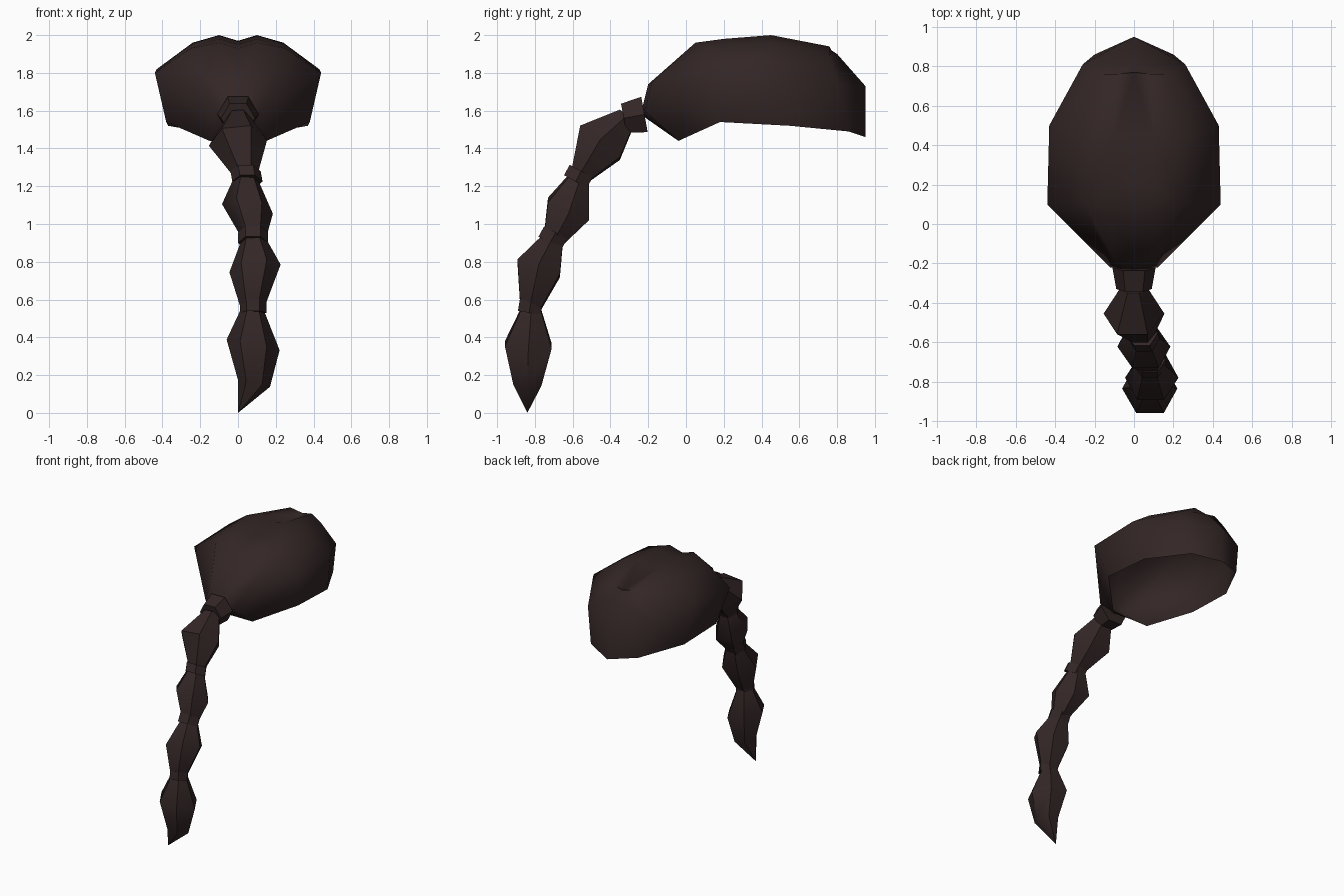
import bpy
import bmesh
from math import cos, sin, tau, radians
from mathutils import Vector

default_cube = bpy.data.objects.get("Cube")
if default_cube:
    bpy.data.objects.remove(default_cube)

# Dark brown hair colour shared by every part
hair = bpy.data.materials.new("dark_brown_hair")
hair.use_nodes = True
hair.diffuse_color = (0.033, 0.019, 0.019, 1)
hair.node_tree.nodes["Principled BSDF"].inputs["Base Color"].default_value = hair.diffuse_color
hair.node_tree.nodes["Principled BSDF"].inputs["Roughness"].default_value = 0.9


def finish(name, bm, smooth_angle):
    """Turn a bmesh into a shaded, coloured object."""
    mesh = bpy.data.meshes.new(name)
    bm.to_mesh(mesh)
    bm.free()
    mesh.materials.append(hair)
    obj = bpy.data.objects.new(name, mesh)
    bpy.context.collection.objects.link(obj)
    bpy.ops.object.select_all(action="DESELECT")
    obj.select_set(True)
    bpy.context.view_layer.objects.active = obj
    bpy.ops.object.shade_smooth_by_angle(angle=radians(smooth_angle))
    return obj


def hex_ring(bm, centre, axis, radius, tilt):
    """Six-sided ring across the axis, with corners pointing sideways."""
    side = Vector((1, 0, tilt)).normalized()
    across = axis.cross(side).normalized()
    return [bm.verts.new(centre + radius * (cos(tau * i / 6) * side + sin(tau * i / 6) * across))
            for i in range(6)]


def hex_loft(name, stations, tilt=0, tip=None, smooth_angle=50):
    """Loft hexagonal rings through (centre, radius) stations."""
    bm = bmesh.new()
    axis = (Vector(stations[-1][0]) - Vector(stations[0][0])).normalized()
    rings = [hex_ring(bm, Vector(c), axis, r, tilt) for c, r in stations]
    for upper, lower in zip(rings, rings[1:]):
        for i in range(6):
            j = (i + 1) % 6
            bm.faces.new((upper[i], upper[j], lower[j], lower[i]))
    bm.faces.new(rings[0])
    if tip:
        point = bm.verts.new(tip)
        for i in range(6):
            bm.faces.new((rings[-1][i], rings[-1][(i + 1) % 6], point))
    else:
        bm.faces.new(rings[-1])
    bmesh.ops.recalc_face_normals(bm, faces=bm.faces)
    return finish(name, bm, smooth_angle)


# Hollow hair cap: half rings from the rim up to the parting, front to back
rim = [(0, -.04, 1.44), (.15, -.04, 1.44), (.38, .18, 1.54), (.37, .55, 1.52), (.2, .86, 1.49), (0, .95, 1.46)]
waist = [(0, -.24, 1.58), (.12, -.22, 1.6), (.44, .1, 1.8), (.43, .5, 1.82), (.26, .81, 1.74), (0, .95, 1.73)]
crown = [(0, -.2, 1.74), (.1, -.18, 1.75), (.25, .1, 1.93), (.24, .45, 1.96), (.17, .76, 1.89), (0, .8, 1.9)]
crest = [(0, .05, 1.93), (.1, .05, 1.96), (.1, .2, 1.98), (.1, .45, 2), (.09, .76, 1.94), (0, .77, 1.92)]
parting = [(0, y, z - .03) for x, y, z in crest[:-1]] + crest[-1:]
parting[0] = parting[1] = crest[0]

bm = bmesh.new()
rows = [[bm.verts.new(p) for p in row] for row in (rim, waist, crown, crest, parting)]
for low, high in zip(rows, rows[1:]):
    for i in range(len(low) - 1):
        bm.faces.new((low[i], low[i + 1], high[i + 1], high[i]))
bmesh.ops.remove_doubles(bm, verts=bm.verts, dist=0.001)
half = bm.verts[:] + bm.edges[:] + bm.faces[:]
copy = bmesh.ops.duplicate(bm, geom=half)["geom"]
other = [v for v in copy if isinstance(v, bmesh.types.BMVert)]
for v in other:
    v.co.x = -v.co.x
bmesh.ops.reverse_faces(bm, faces=[f for f in copy if isinstance(f, bmesh.types.BMFace)])
bmesh.ops.remove_doubles(bm, verts=bm.verts, dist=0.001)
bmesh.ops.recalc_face_normals(bm, faces=bm.faces)
finish("hair_cap", bm, 60)

# Braid ties: top centre, bottom centre, top radius, bottom radius
ties = [
    ((0, -.22, 1.58), (0, -.33, 1.56), .11, .09),
    ((.04, -.555, 1.28), (.05, -.585, 1.225), .08, .08),
    ((.08, -.69, .955), (.08, -.72, .9), .08, .08),
    ((.08, -.82, .59), (.08, -.83, .53), .07, .07),
]
for n, (top, bottom, r_top, r_bottom) in enumerate(ties, 1):
    hex_loft(f"braid_tie_{n}", [(top, r_top), (bottom, r_bottom)], smooth_angle=30)

# Braid strands: diamond-shaped hexagonal locks between the ties
locks = [
    ((0, -.31, 1.57), (0, -.455, 1.43), (.04, -.56, 1.26), .155, .1),
    ((.045, -.56, 1.25), (.05, -.622, 1.08), (.08, -.7, .92), .137, -.19),
    ((.08, -.7, .93), (.09, -.78, .765), (.08, -.825, .56), .137, .15),
]
for n, (top, middle, bottom, radius, tilt) in enumerate(locks, 1):
    hex_loft(f"braid_lock_{n}", [(top, .06), (middle, radius), (bottom, .065)], tilt)

# Pointed end of the braid, with its tip swept to one side
hex_loft("braid_end", [((.08, -.82, .55), .06), ((.08, -.835, .36), .143), ((.085, -.84, .155), .086)],
         -.2, tip=(0, -.84, 0))
